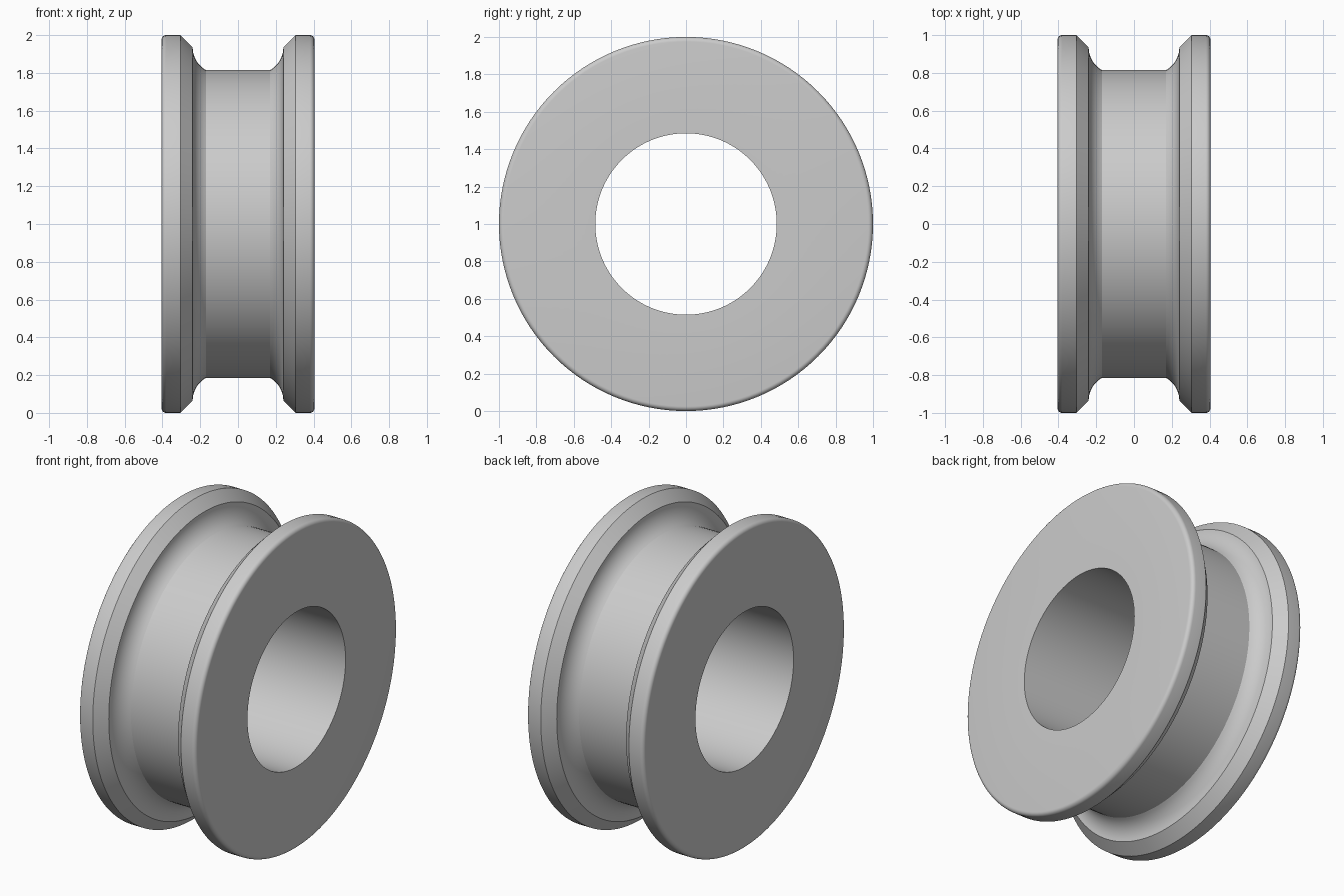
import bpy, bmesh
from math import cos, sin, pi, radians, acos

cube = bpy.data.objects.get("Cube")
if cube:
    bpy.data.objects.remove(cube, do_unlink=True)

SEGMENTS = 128
HALF_WIDTH, RIM_R, BORE_R = 0.405, 1.0, 0.485
ROUND = 0.025

grey = bpy.data.materials.new("plain grey")
grey.use_nodes = True
colour = (0.6, 0.6, 0.6, 1)
grey.diffuse_color = colour
grey.node_tree.nodes["Principled BSDF"].inputs["Base Color"].default_value = colour


def arc(cx, cr, radius, start, end, steps):
    """Points (x, radius from axle) along an arc, angles in radians."""
    return [(cx + radius * cos(start + (end - start) * i / steps),
             cr + radius * sin(start + (end - start) * i / steps))
            for i in range(steps + 1)]


# Half profile: bore edge, rounded rim, chamfer, concave groove shoulder
half = [(HALF_WIDTH, BORE_R)]
half += arc(HALF_WIDTH - ROUND, RIM_R - ROUND, ROUND, 0, pi / 2, 6)
half += [(0.305, RIM_R)]
cove = 0.138
half += arc(0.24 - cove, 0.935, cove, 0, -acos(0.068 / cove), 10)
profile = half + [(-x, r) for x, r in reversed(half)]

# Revolve the closed profile around the x axis
bm = bmesh.new()
rings = []
for s in range(SEGMENTS):
    a = 2 * pi * s / SEGMENTS
    rings.append([bm.verts.new((x, r * cos(a), r * sin(a) + RIM_R)) for x, r in profile])
n = len(profile)
for s in range(SEGMENTS):
    here, following = rings[s], rings[(s + 1) % SEGMENTS]
    for i in range(n):
        j = (i + 1) % n
        bm.faces.new((here[i], here[j], following[j], following[i]))
bmesh.ops.recalc_face_normals(bm, faces=bm.faces)
mesh = bpy.data.meshes.new("grooved_roller")
bm.to_mesh(mesh)
bm.free()
mesh.materials.append(grey)

roller = bpy.data.objects.new("grooved_roller", mesh)
bpy.context.collection.objects.link(roller)
bpy.ops.object.select_all(action='DESELECT')
roller.select_set(True)
bpy.context.view_layer.objects.active = roller
bpy.ops.object.shade_smooth_by_angle(angle=radians(25))
